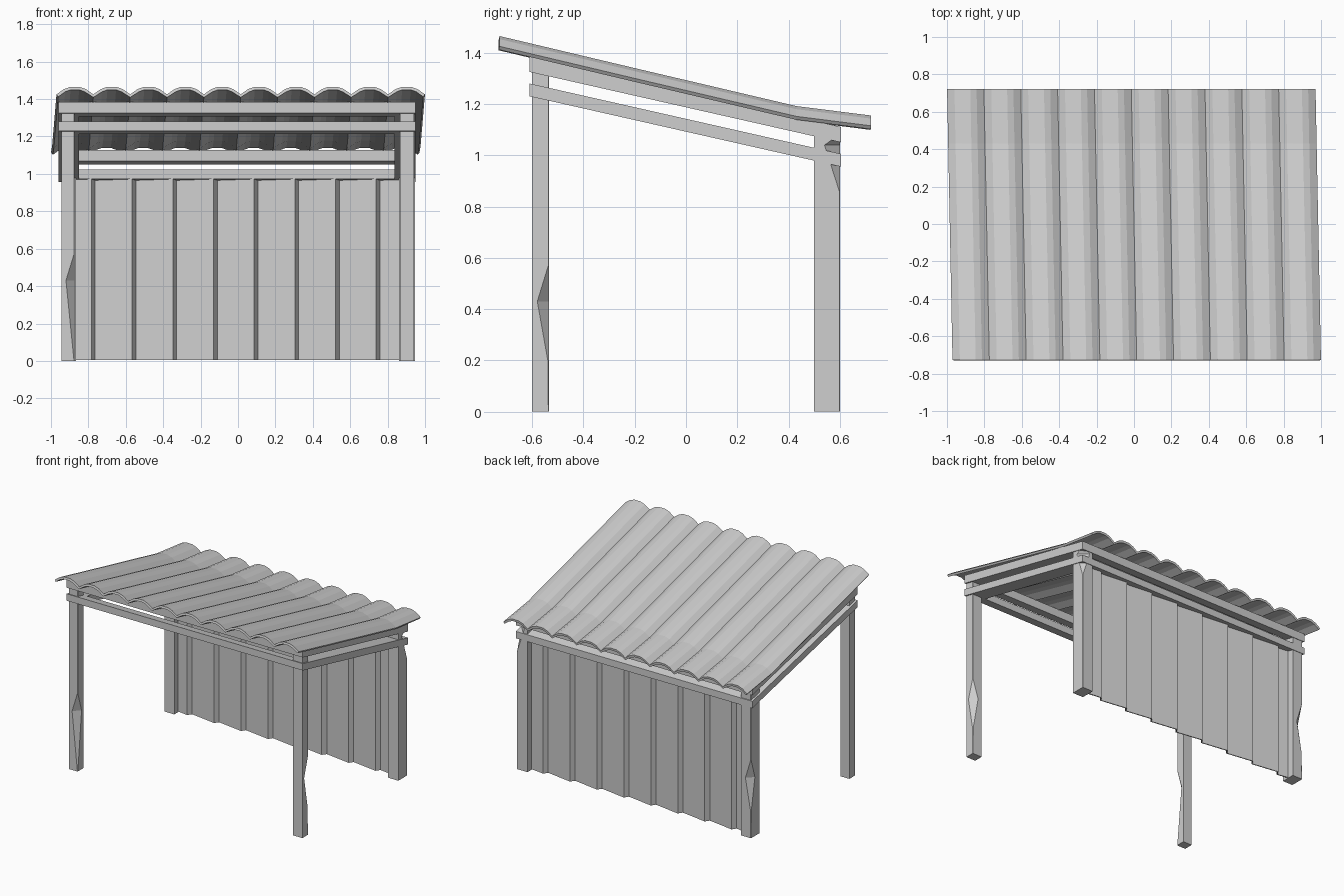
import bpy, bmesh

cube = bpy.data.objects.get("Cube")
if cube:
    bpy.data.objects.remove(cube, do_unlink=True)

grey = bpy.data.materials.new("plain_grey")
grey.use_nodes = True
grey.diffuse_color = (0.62, 0.62, 0.62, 1)
grey.node_tree.nodes["Principled BSDF"].inputs["Base Color"].default_value = (0.62, 0.62, 0.62, 1)


def loft(name, rings, closed=True):
    """Skin a row of equal-length point rings; closed rings get end caps."""
    bm = bmesh.new()
    rows = [[bm.verts.new(p) for p in ring] for ring in rings]
    n = len(rows[0])
    for a, b in zip(rows, rows[1:]):
        for i in range(n if closed else n - 1):
            j = (i + 1) % n
            bm.faces.new((a[i], a[j], b[j], b[i]))
    if closed:
        bm.faces.new(rows[0][::-1])
        bm.faces.new(rows[-1])
    bmesh.ops.recalc_face_normals(bm, faces=bm.faces)
    mesh = bpy.data.meshes.new(name)
    bm.to_mesh(mesh)
    bm.free()
    mesh.materials.append(grey)
    obj = bpy.data.objects.new(name, mesh)
    bpy.context.collection.objects.link(obj)
    return obj


def thicken(obj, amount, offset):
    mod = obj.modifiers.new("thickness", "SOLIDIFY")
    mod.thickness = amount
    mod.offset = offset


SLOPE = -0.226
FRONT = -0.61


def beam(name, x0, x1, y0, y1, base, height):
    """Box whose top and bottom follow the roof slope."""
    def ring(x):
        z0, z1 = (base + SLOPE * (y - FRONT) for y in (y0, y1))
        return [(x, y0, z0), (x, y1, z1), (x, y1, z1 + height), (x, y0, z0 + height)]
    loft(name, [ring(x0), ring(x1)])


def post(name, x0, x1, y0, y1, top, corner, chips):
    """Square post with one vertical edge chipped; chips are (z, depth)."""
    points = [(x0, y0), (x1, y0), (x1, y1), (x0, y1)]
    rings = []
    for z, depth in chips + [(top, 0.002)]:
        ring = []
        for i, p in enumerate(points):
            if i != corner:
                ring.append((*p, z))
                continue
            for q in (points[i - 1], points[(i + 1) % 4]):
                length = abs(q[0] - p[0]) + abs(q[1] - p[1])
                ring.append((p[0] + (q[0] - p[0]) * depth / length,
                             p[1] + (q[1] - p[1]) * depth / length, z))
        rings.append(ring)
    loft(name, rings)


# Posts
worn = [(0, 0.002), (0.2, 0.004), (0.43, 0.045), (0.57, 0.002)]
post("front_right_post", -0.945, -0.875, -0.6, -0.535, 1.35, 1,
     [(0, 0.002), (0.43, 0.045), (0.57, 0.002)])
post("front_left_post", 0.865, 0.94, -0.6, -0.535, 1.35, 2, worn)
post("back_right_post", -0.945, -0.865, 0.5, 0.6, 1.08, 3, worn)
post("back_left_post", 0.86, 0.945, 0.5, 0.6, 1.08, 2,
     [(0, 0.002), (0.86, 0.002), (1.04, 0.06)])

# Two sloping frames of beams
for level, base, height in (("lower", 1.23, 0.05), ("upper", 1.325, 0.06)):
    beam(level + "_right_rail", -0.96, -0.85, FRONT, 0.605, base, height)
    beam(level + "_left_rail", 0.838, 0.95, FRONT, 0.605, base, height)
    beam(level + "_front_beam", -0.85, 0.838, FRONT, -0.53, base, height)
    beam(level + "_back_beam", -0.85, 0.838, 0.525, 0.605, base, height)

# Back wall of lapped panels
steps = [-0.785 + 0.2175 * i for i in range(8)]
outline = [(-0.875, 0.55)]
for x in steps:
    outline += [(x, 0.535), (x + 0.02, 0.565)]
outline.append((0.865, 0.55))
wall = loft("back_wall", [[(x, y, z) for x, y in outline] for z in (0.005, 0.975)], closed=False)
thicken(wall, 0.008, 0)

# Corrugated roof sheet, slightly skewed and flattening towards the back
PITCH = 0.2
wave = [(-0.5, -0.04), (-0.3, -0.012), (-0.13, 0), (0.13, 0), (0.3, -0.012)]
section = [(-0.985 + PITCH * 0.985 * (k + 0.5 + u), h) for k in range(10) for u, h in wave]
section.append((0.985, -0.04))
rows = [(-0.727, 1.465), (-0.2, 1.34), (0.43, 1.192), (0.722, 1.155)]
roof = loft("roof_sheet",
            [[(x - 0.02 * y, y, z + h) for x, h in section] for y, z in rows], closed=False)
if roof.data.polygons[0].normal.z < 0:
    roof.data.flip_normals()
thicken(roof, 0.016, -1)
